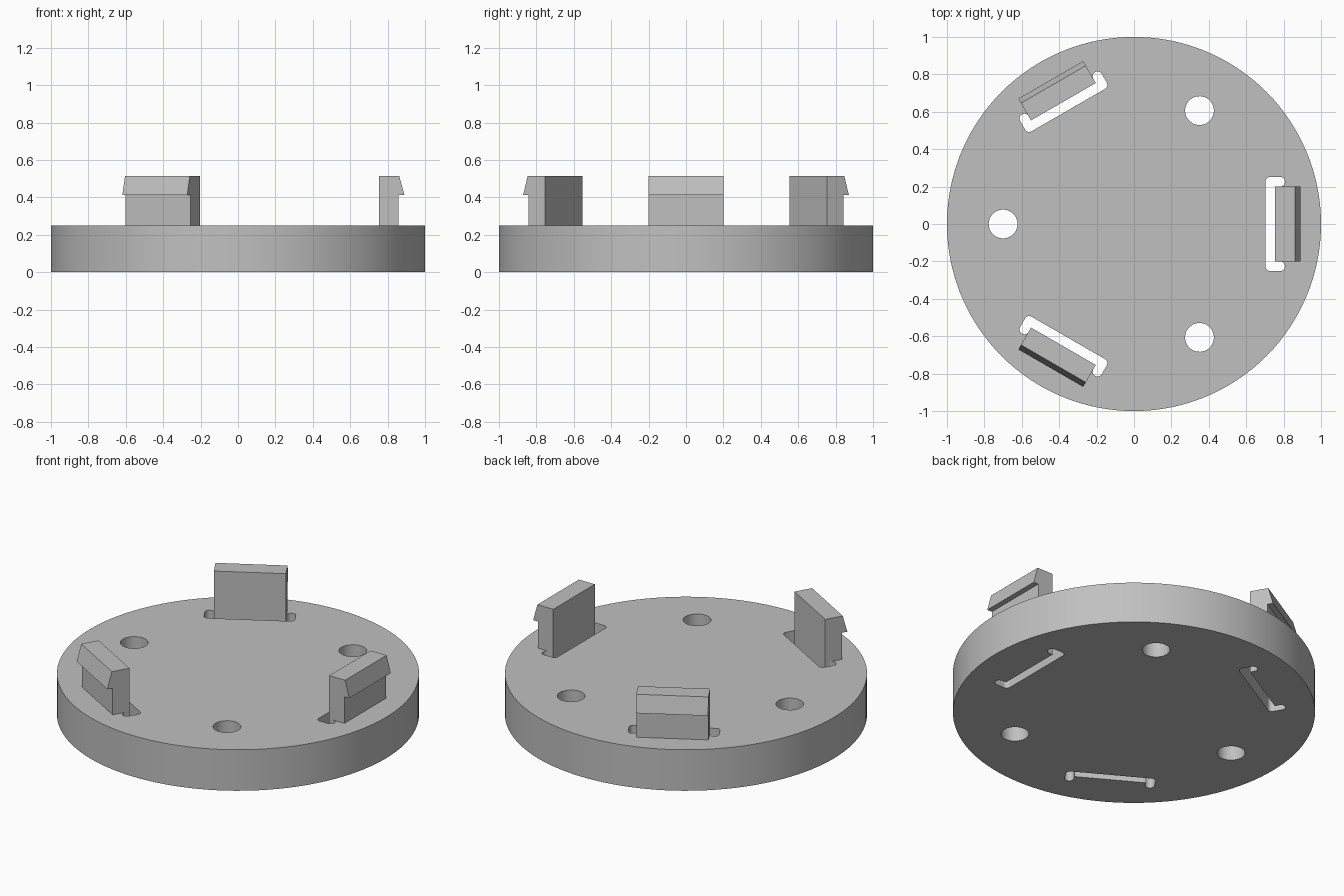
import bpy
import bmesh
from math import radians, cos, sin, pi
from mathutils import Matrix, Vector

if "Cube" in bpy.data.objects:
    bpy.data.objects.remove(bpy.data.objects["Cube"], do_unlink=True)

THICK = 0.25      # plate thickness
TOP = 0.514       # top of the clips
IN, OUT = 0.755, 0.857   # inner and outer clip faces, as radii
HALF = 0.2        # half the clip width
GAP = 0.052       # slot width

grey = bpy.data.materials.new("plain grey")
grey.use_nodes = True
colour = (0.53, 0.53, 0.53, 1)
grey.diffuse_color = colour
grey.node_tree.nodes["Principled BSDF"].inputs["Base Color"].default_value = colour


def prism(name, outline, direction, rounded=(), radius=0.0):
    """Extrude a flat outline, rounding the listed corners."""
    bm = bmesh.new()
    base = [bm.verts.new(p) for p in outline]
    face = bm.faces.new(base)
    ext = bmesh.ops.extrude_face_region(bm, geom=[face], use_keep_orig=True)
    tops = [v for v in ext["geom"] if isinstance(v, bmesh.types.BMVert)]
    bmesh.ops.translate(bm, verts=tops, vec=direction)
    if rounded:
        edges = [e for i in rounded for e in base[i].link_edges
                 if e.other_vert(base[i]) not in base]
        bmesh.ops.bevel(bm, geom=edges, offset=radius, segments=6,
                        profile=0.5, affect='EDGES')
    bmesh.ops.recalc_face_normals(bm, faces=bm.faces[:])
    mesh = bpy.data.meshes.new(name)
    bm.to_mesh(mesh)
    bm.free()
    mesh.materials.append(grey)
    obj = bpy.data.objects.new(name, mesh)
    bpy.context.collection.objects.link(obj)
    return obj


def circle(cx, cy, r, n, z):
    return [(cx + r * cos(2 * pi * i / n), cy + r * sin(2 * pi * i / n), z)
            for i in range(n)]


# Round base plate
plate = prism("base_plate", circle(0, 0, 1, 128, 0), Vector((0, 0, THICK)))

# U-shaped slot outline, wrapped round the inside of a clip
a, b, c, d = IN - GAP, IN, IN + GAP, HALF + GAP
slot = [(x, y, -0.1) for x, y in ((a, -d), (c, -d), (c, -HALF), (b, -HALF),
                                  (b, HALF), (c, HALF), (c, d), (a, d))]
# Snap clip profile with a sloping catch
clip = [(x, -HALF, z) for x, z in ((IN, THICK), (OUT, THICK), (OUT, 0.412),
                                   (0.89, 0.412), (OUT + 0.005, TOP), (IN, TOP))]

through = Vector((0, 0, THICK + 0.2))
cutters = []
for i, side in enumerate(("left", "back", "front")):
    turn = Matrix.Rotation(radians(120 * i), 4, 'Z')
    snap = prism(side + "_clip", clip, Vector((0, 2 * HALF, 0)))
    snap.data.transform(turn)
    opening = prism(side + "_slot_cutter", slot, through,
                    (0, 1, 2, 5, 6, 7), 0.025)
    hole = prism(side + "_hole_cutter", circle(-0.7, 0, 0.077, 40, -0.1), through)
    for cutter in (opening, hole):
        cutter.data.transform(turn)
        cutter.hide_render = True
        cutters.append(cutter)
        mod = plate.modifiers.new(cutter.name, 'BOOLEAN')
        mod.operation = 'DIFFERENCE'
        mod.solver = 'EXACT'
        mod.object = cutter

# Bake the openings into the plate and drop the cutters
graph = bpy.context.evaluated_depsgraph_get()
cut_mesh = bpy.data.meshes.new_from_object(plate.evaluated_get(graph))
plate.modifiers.clear()
plate.data = cut_mesh
for cutter in cutters:
    bpy.data.objects.remove(cutter, do_unlink=True)

# Smooth the curved walls, keep the rims sharp
for obj in bpy.context.selected_objects:
    obj.select_set(False)
plate.select_set(True)
bpy.context.view_layer.objects.active = plate
bpy.ops.object.shade_smooth_by_angle(angle=radians(30))
